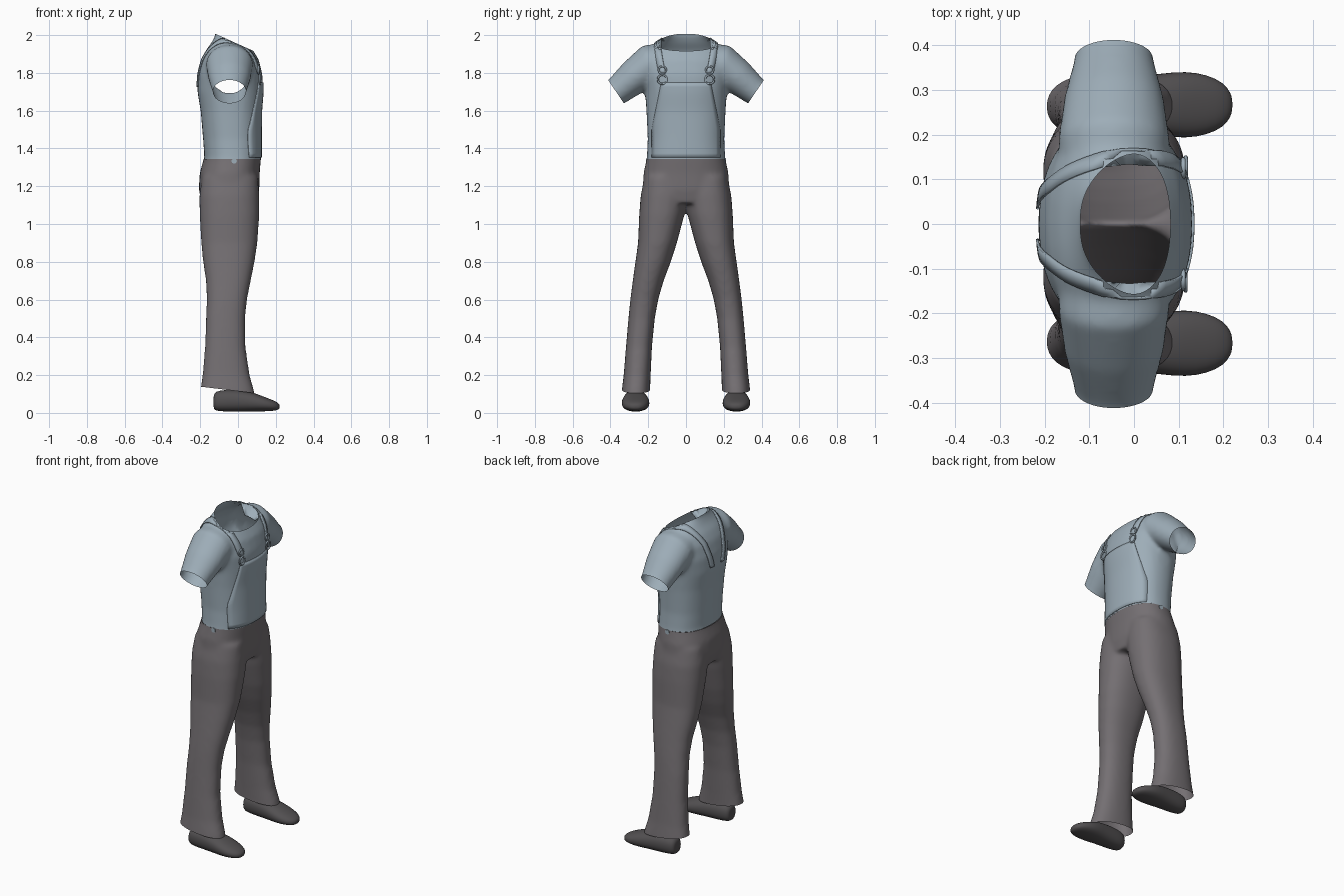
import bpy, bmesh, math
from mathutils import Vector
from mathutils.bvhtree import BVHTree

cube = bpy.data.objects.get("Cube")
if cube:
    bpy.data.objects.remove(cube)


def material(name, rgb):
    m = bpy.data.materials.new(name)
    m.use_nodes = True
    m.diffuse_color = (*rgb, 1)
    bsdf = m.node_tree.nodes["Principled BSDF"]
    bsdf.inputs["Base Color"].default_value = (*rgb, 1)
    bsdf.inputs["Roughness"].default_value = 0.8
    return m


BLUE = material("shirt_blue_grey", (0.34, 0.42, 0.48))
GREY = material("trouser_grey", (0.175, 0.16, 0.17))
DARK = material("shoe_dark_grey", (0.085, 0.08, 0.083))


def loft(bm, rings, segments=32, power=2.3):
    """Closed tube through (centre, half axis u, half axis v) rings."""
    def curve(t):
        return math.copysign(abs(t) ** (2 / power), t)
    loops = []
    for c, u, v in rings:
        angles = [math.tau * i / segments for i in range(segments)]
        loops.append([bm.verts.new(Vector(c) + Vector(u) * curve(math.cos(a))
                                   + Vector(v) * curve(math.sin(a))) for a in angles])
    for a, b in zip(loops, loops[1:]):
        for i in range(segments):
            j = (i + 1) % segments
            bm.faces.new((a[i], a[j], b[j], b[i]))
    bm.faces.new(loops[0][::-1])
    bm.faces.new(loops[-1])


def level(z, x0, x1, y0, y1):
    """Horizontal ring filling the given bounds."""
    return (((x0 + x1) / 2, (y0 + y1) / 2, z), ((x1 - x0) / 2, 0, 0), (0, (y1 - y0) / 2, 0))


def finish(name, bm, mat):
    bmesh.ops.recalc_face_normals(bm, faces=bm.faces[:])
    mesh = bpy.data.meshes.new(name)
    bm.to_mesh(mesh)
    bm.free()
    ob = bpy.data.objects.new(name, mesh)
    bpy.context.collection.objects.link(ob)
    mesh.materials.append(mat)
    mesh.shade_smooth()
    return ob


def cloth(name, bm, mat, cuts):
    """Fuse overlapping tubes, soften them, then cut the openings."""
    ob = finish(name, bm, mat)
    mod = ob.modifiers.new("fuse", "REMESH")
    mod.mode, mod.voxel_size = "VOXEL", 0.011
    mod = ob.modifiers.new("soften", "SMOOTH")
    mod.factor, mod.iterations = 0.5, 14
    bpy.context.view_layer.update()
    fused = bpy.data.meshes.new_from_object(
        ob.evaluated_get(bpy.context.evaluated_depsgraph_get()))
    ob.modifiers.clear()
    bm = bmesh.new()
    bm.from_mesh(fused)
    for co, no, inside in cuts:
        faces = [f for f in bm.faces if inside(f.calc_center_median())]
        geom = faces + list({e for f in faces for e in f.edges}) \
            + list({v for f in faces for v in f.verts})
        bmesh.ops.bisect_plane(bm, geom=geom, plane_co=co, plane_no=no, clear_outer=True)
    bm.to_mesh(ob.data)
    bm.free()
    bpy.data.meshes.remove(fused)
    ob.data.shade_smooth()
    return ob


SIDES = (("left", 1), ("right", -1))
WAIST = 1.345

# Shirt: torso and two short sleeves
bm = bmesh.new()
torso = [(1.28, -.19, .12, .22), (1.35, -.178, .122, .208), (1.45, -.185, .122, .203),
         (1.6, -.198, .123, .21), (1.7, -.215, .132, .217), (1.79, -.213, .13, .235),
         (1.87, -.195, .11, .235), (1.92, -.17, .08, .21), (1.96, -.14, .052, .16),
         (2.0, -.12, .045, .11), (2.05, -.12, .045, .1)]
loft(bm, [level(z, x0, x1, -y, y) for z, x0, x1, y in torso])
sleeve = [(.08, 1.87, .09, .11, 5), (.19, 1.845, .108, .125, 22), (.28, 1.775, .093, .112, 34),
          (.37, 1.7, .075, .088, 34), (.47, 1.633, .078, .09, 34)]
for _, s in SIDES:
    rings = []
    for y, z, r, rx, tilt in sleeve:
        t = math.radians(tilt)
        rings.append(((-.045, s * y, z), (rx, 0, 0),
                      (0, s * r * math.sin(t), r * math.cos(t))))
    loft(bm, rings, power=2)
bmesh.ops.recalc_face_normals(bm, faces=bm.faces[:])
cuts = [((0, 0, WAIST), (0, 0, -1), lambda c: True),
        ((.04, 0, 1.935), (.45, 0, 1), lambda c: c.z > 1.88 and abs(c.y) < .2),
        ((0, .37, 1.7), (0, .83, -.56), lambda c: c.y > .26),
        ((0, -.37, 1.7), (0, -.83, -.56), lambda c: c.y < -.26)]
shirt = cloth("shirt", bm, BLUE, cuts)

# Trousers: hips and two flared legs
bm = bmesh.new()
hips = [(1.42, -.183, .122, .204), (1.35, -.18, .122, .208), (1.27, -.203, .115, .225),
        (1.18, -.208, .113, .23), (1.11, -.19, .1, .19)]
loft(bm, [level(z, x0, x1, -y, y) for z, x0, x1, y in hips])
leg = [(1.25, -.19, .105, .01, .22), (1.15, -.205, .113, -.01, .24), (1.05, -.203, .113, .008, .248),
       (.9, -.195, .103, .048, .254), (.8, -.185, .088, .08, .268), (.7, -.17, .068, .118, .282),
       (.6, -.165, .048, .147, .295), (.5, -.17, .038, .165, .305), (.35, -.175, .04, .18, .318),
       (.2, -.188, .062, .187, .33), (.12, -.2, .085, .19, .34), (.04, -.21, .1, .19, .345)]
for _, s in SIDES:
    loft(bm, [level(z, x0, x1, s * y0, s * y1) for z, x0, x1, y0, y1 in leg])
bmesh.ops.recalc_face_normals(bm, faces=bm.faces[:])
cuts = [((0, 0, WAIST), (0, 0, 1), lambda c: True),
        ((0, 0, .115), (-.12, 0, -1), lambda c: c.z < .3)]
cloth("trousers", bm, GREY, cuts)

# Shoes: rounded slip-ons, lofted from heel to toe
shoe = [(-.13, .03, .025, .09), (-.122, .048, .01, .115), (-.06, .058, .006, .125),
        (.03, .066, .006, .12), (.09, .075, .006, .105), (.14, .074, .008, .085),
        (.185, .06, .01, .068), (.21, .04, .014, .055), (.221, .016, .024, .043)]
for side, s in SIDES:
    bm = bmesh.new()
    loft(bm, [((x, s * .267, (z0 + z1) / 2), (0, y, 0), (0, 0, (z1 - z0) / 2))
              for x, y, z0, z1 in shoe], 20)
    ob = finish(side + "_shoe", bm, DARK)
    ob.modifiers.new("round", "SUBSURF").levels = 1
    ob.modifiers["round"].render_levels = 1

# Fittings laid on the shirt surface
surface = BVHTree.FromObject(shirt, bpy.context.evaluated_depsgraph_get())


def on_shirt(origin, direction, lift=.004):
    d = Vector(direction).normalized()
    hit = surface.ray_cast(Vector(origin), d)[0]
    return (hit or Vector(origin) + d * .15) + d * lift


def ribbon(name, rows):
    bm = bmesh.new()
    grid = [[bm.verts.new(p) for p in row] for row in rows]
    for a, b in zip(grid, grid[1:]):
        for i in range(len(a) - 1):
            bm.faces.new((a[i], a[i + 1], b[i + 1], b[i]))
    ob = finish(name, bm, BLUE)
    mod = ob.modifiers.new("thickness", "SOLIDIFY")
    mod.thickness, mod.offset = .006, 0
    return ob


for side, s in SIDES:
    # Shoulder strap, from the chest over the shoulder to the middle of the back
    rows = []
    for i in range(33):
        t = i / 32
        a = math.radians(18 + 170 * t)
        y = .125 + .025 * math.sin(math.pi * min(1, t * 1.4)) - .075 * max(0, t - .45) / .55
        rows.append([on_shirt((-.04, s * (y + w), 1.75), (math.cos(a), 0, math.sin(a)))
                     for w in (-.017, 0, .017)])
    ribbon(side + "_strap", rows)
    # Buckle: two rings joined above the bib
    for part, z, r in (("upper", 1.815, .02), ("lower", 1.765, .024)):
        p = on_shirt((0, s * .125, z), (1, 0, 0), .006)
        bpy.ops.mesh.primitive_torus_add(major_radius=r, minor_radius=.005, major_segments=20,
                                         minor_segments=8, location=p,
                                         rotation=(0, math.pi / 2, 0))
        ob = bpy.context.object
        ob.name = f"{side}_{part}_buckle"
        ob.data.materials.append(BLUE)
        ob.data.shade_smooth()
    # Round hip button
    bpy.ops.mesh.primitive_cylinder_add(vertices=16, radius=.014, depth=.012,
                                        location=(-.02, s * .207, WAIST - .012),
                                        rotation=(math.pi / 2, 0, 0))
    bpy.context.object.name = side + "_hip_button"
    bpy.context.object.data.materials.append(BLUE)

# Bib panel on the chest
rows = []
for i in range(19):
    z = 1.352 + i * .022
    half = .18 - .05 * max(0, (z - 1.5) / .25)
    rows.append([on_shirt((0, half * k / 8, z), (1, 0, 0), .002) for k in range(-8, 9)])
ribbon("bib", rows)
